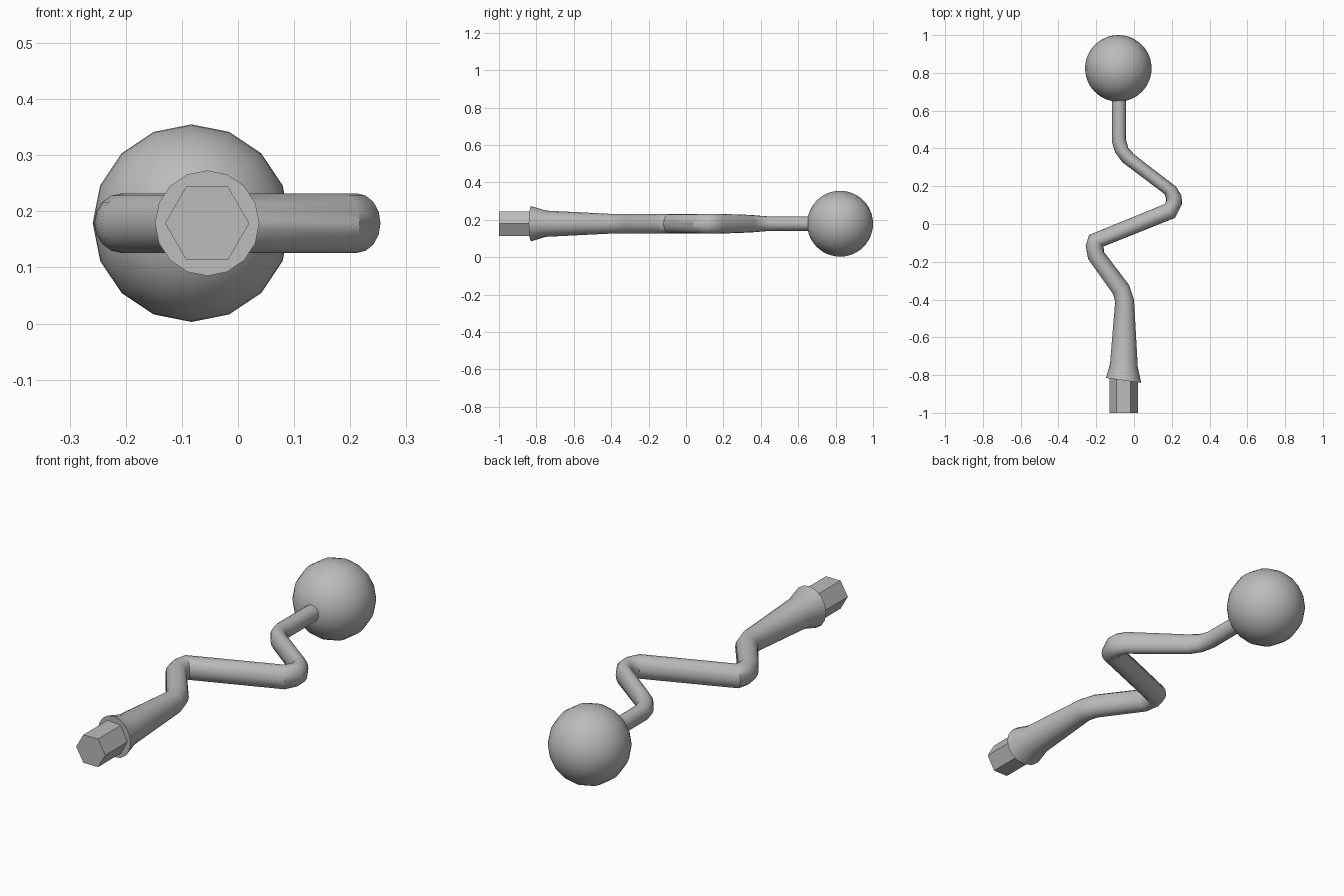
import bpy, bmesh, math
from mathutils import Matrix, Vector

cube = bpy.data.objects.get("Cube")
if cube:
    bpy.data.objects.remove(cube, do_unlink=True)

GREY = (0.5, 0.5, 0.5, 1)
AXIS_Z = 0.179
SIDES = 16

grey = bpy.data.materials.new("plain grey")
grey.use_nodes = True
grey.diffuse_color = GREY
grey.node_tree.nodes["Principled BSDF"].inputs["Base Color"].default_value = GREY


def finish(name, bm, smooth=True):
    bmesh.ops.recalc_face_normals(bm, faces=bm.faces[:])
    mesh = bpy.data.meshes.new(name)
    bm.to_mesh(mesh)
    bm.free()
    mesh.materials.append(grey)
    obj = bpy.data.objects.new(name, mesh)
    bpy.context.collection.objects.link(obj)
    if smooth:
        bpy.ops.object.select_all(action="DESELECT")
        obj.select_set(True)
        bpy.context.view_layer.objects.active = obj
        bpy.ops.object.shade_smooth_by_angle(angle=math.radians(40))
    return obj


# Ball at the back end, poles along the handle
bm = bmesh.new()
bmesh.ops.create_uvsphere(bm, u_segments=SIDES, v_segments=24, radius=0.176)
bmesh.ops.transform(bm, verts=bm.verts[:], matrix=Matrix.Translation(
    (-0.083, 0.824, AXIS_Z)) @ Matrix.Rotation(math.pi / 2, 4, "X"))
finish("ball_knob", bm)

# Bent shaft: left edge x, y; right edge x, y; half height
sections = [
    (-.117, .70, -.043, .70, .038),
    (-.117, .434, -.043, .45, .039),
    (-.10, .38, -.03, .402, .043),
    (-.063, .328, .005, .365, .047),
    (.16, .16, .222, .198, .053),
    (.17, .135, .252, .15, .053),
    (.17, .122, .254, .105, .053),
    (.164, .106, .217, .032, .053),
    (-.238, -.058, -.164, -.12, .053),
    (-.256, -.116, -.159, -.132, .053),
    (-.243, -.185, -.159, -.148, .053),
    (-.111, -.37, -.026, -.323, .053),
    (-.10, -.413, 0, -.402, .053),
    (-.127, -.74, .02, -.757, .07),
    (-.148, -.815, .038, -.841, .094),
]
bm = bmesh.new()
rings = []
for lx, ly, rx, ry, height in sections:
    left, right = Vector((lx, ly, AXIS_Z)), Vector((rx, ry, AXIS_Z))
    middle, half = (left + right) / 2, (right - left) / 2
    ring = []
    for i in range(SIDES):
        a = math.tau * i / SIDES
        ring.append(bm.verts.new(
            middle + half * math.cos(a) + Vector((0, 0, height * math.sin(a)))))
    rings.append(ring)
for first, second in zip(rings, rings[1:]):
    for i in range(SIDES):
        j = (i + 1) % SIDES
        bm.faces.new((first[i], first[j], second[j], second[i]))
bm.faces.new(rings[0])
bm.faces.new(rings[-1])
finish("bent_shaft", bm)

# Hexagonal drive end
bm = bmesh.new()
bmesh.ops.create_cone(bm, cap_ends=True, segments=6, radius1=0.075,
                      radius2=0.075, depth=0.2)
# Rotate until corners point sideways
corner = max(bm.verts, key=lambda v: v.co.x).co
turn = Matrix.Rotation(-math.atan2(corner.y, corner.x), 4, "Z")
bmesh.ops.transform(bm, verts=bm.verts[:], matrix=Matrix.Translation(
    (-0.055, -0.9, AXIS_Z)) @ Matrix.Rotation(math.pi / 2, 4, "X") @ turn)
finish("hex_drive", bm, smooth=False)
